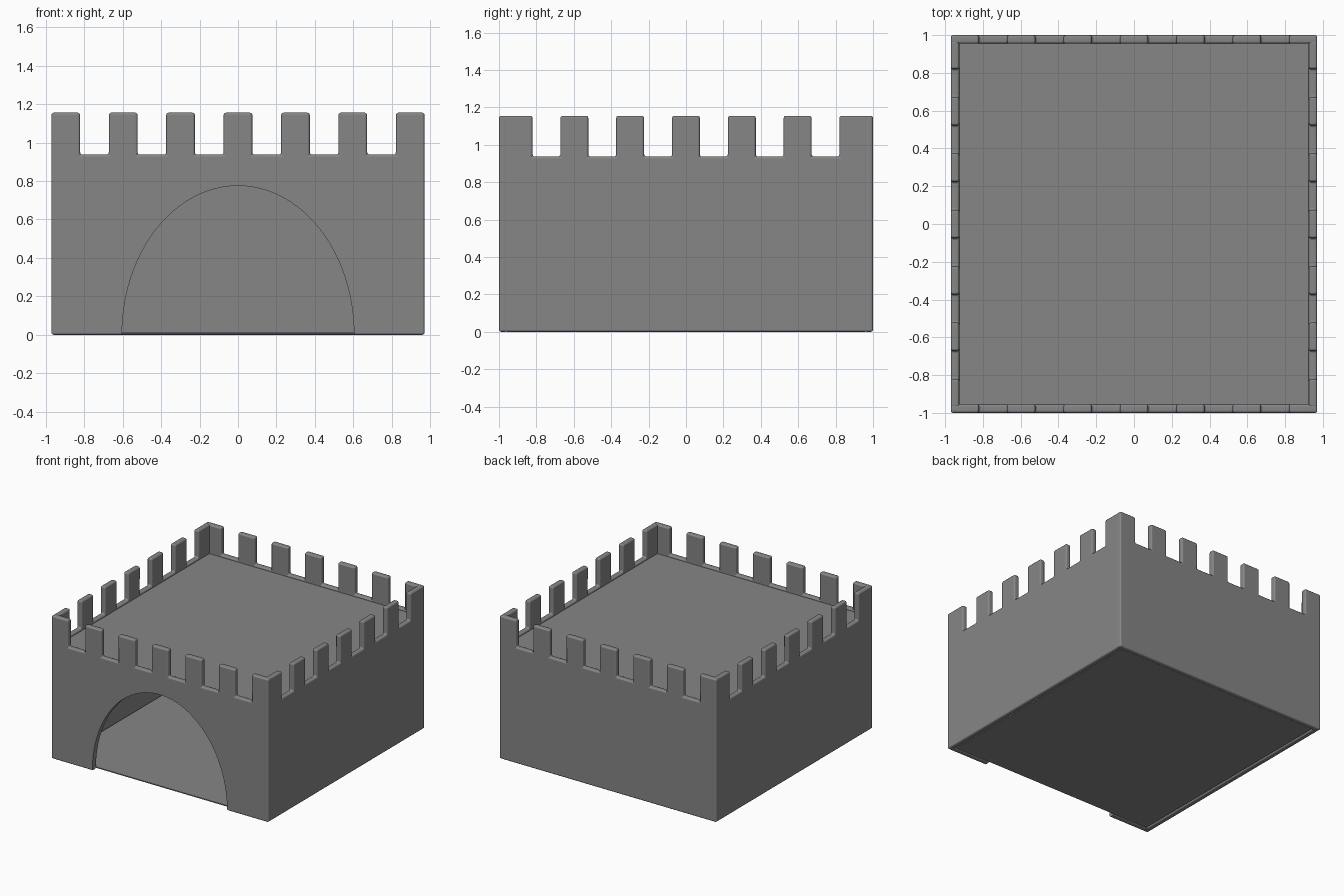
import bpy, bmesh, math
from mathutils import Matrix

cube = bpy.data.objects.get("Cube")
if cube:
    bpy.data.objects.remove(cube, do_unlink=True)

HALF_X, HALF_Y = 0.97, 1.0
THICK = 0.045
TOP, NOTCH = 1.155, 0.937
MERLONS = 7
UNIT = 2 * HALF_X / (2 * MERLONS - 1)

stone = bpy.data.materials.new("grey stone")
stone.use_nodes = True
GREY = (0.24, 0.24, 0.24, 1)
stone.diffuse_color = GREY
stone.node_tree.nodes["Principled BSDF"].inputs["Base Color"].default_value = GREY


def extruded(name, outline, depth):
    """Extrude an x-z outline along y, centred on y = 0."""
    bm = bmesh.new()
    face = bm.faces.new([bm.verts.new((x, -depth / 2, z)) for x, z in outline])
    grown = bmesh.ops.extrude_face_region(bm, geom=[face])
    verts = [g for g in grown["geom"] if isinstance(g, bmesh.types.BMVert)]
    bmesh.ops.translate(bm, vec=(0, depth, 0), verts=verts)
    bmesh.ops.recalc_face_normals(bm, faces=bm.faces)
    mesh = bpy.data.meshes.new(name)
    bm.to_mesh(mesh)
    bm.free()
    obj = bpy.data.objects.new(name, mesh)
    mesh.materials.append(stone)
    bpy.context.collection.objects.link(obj)
    return obj


def battlement_outline():
    points = [(-HALF_X, 0)]
    for i in range(MERLONS):
        left = -HALF_X + 2 * i * UNIT
        if i:
            points.append((left, NOTCH))
        points += [(left, TOP), (left + UNIT, TOP)]
        if i < MERLONS - 1:
            points.append((left + UNIT, NOTCH))
    return points + [(HALF_X, 0)]


def wall(name, location, turn):
    obj = extruded(name, battlement_outline(), THICK)
    obj.location = location
    obj.rotation_euler.z = turn
    bevel = obj.modifiers.new("rounded edges", "BEVEL")
    bevel.width = 0.012
    bevel.segments = 3
    bevel.limit_method = "ANGLE"
    return obj


def slab(name, half_x, half_y, z, height):
    bm = bmesh.new()
    bmesh.ops.create_cube(bm, size=1, matrix=Matrix.Translation((0, 0, z))
                          @ Matrix.Diagonal((2 * half_x, 2 * half_y, height, 1)))
    mesh = bpy.data.meshes.new(name)
    bm.to_mesh(mesh)
    bm.free()
    mesh.materials.append(stone)
    obj = bpy.data.objects.new(name, mesh)
    bpy.context.collection.objects.link(obj)
    return obj


# Four battlement walls
y_mid, x_mid = HALF_Y - THICK / 2, HALF_X - THICK / 2
front = wall("front_wall", (0, -y_mid, 0), 0)
walls = [front,
         wall("back_wall", (0, y_mid, 0), math.pi),
         wall("left_wall", (x_mid, 0, 0), math.pi / 2),
         wall("right_wall", (-x_mid, 0, 0), -math.pi / 2)]

# Arched gateway through the front wall
SIDES = 96
arch = extruded("arch_cutter",
                [(0.603 * math.cos(2 * math.pi * i / SIDES),
                  0.775 * math.sin(2 * math.pi * i / SIDES)) for i in range(SIDES)],
                4 * THICK)
arch.location = front.location
arch.hide_render = True
cut = front.modifiers.new("gateway", "BOOLEAN")
cut.object = arch
cut.operation = "DIFFERENCE"
cut.solver = "EXACT"

# Bake the modifiers, then shade
for obj in walls:
    bpy.ops.object.select_all(action="DESELECT")
    obj.select_set(True)
    bpy.context.view_layer.objects.active = obj
    for mod in list(obj.modifiers):
        bpy.ops.object.modifier_apply(modifier=mod.name)
    bpy.ops.object.shade_smooth_by_angle(angle=math.radians(40))
    weighted = obj.modifiers.new("flat panels", "WEIGHTED_NORMAL")
    weighted.keep_sharp = True
bpy.data.objects.remove(arch, do_unlink=True)

# Floor with a hairline gap at the sides, and roof deck below the notches
slab("floor", HALF_X - THICK - 0.008, HALF_Y - THICK, 0.01, 0.008)
slab("roof_deck", HALF_X - THICK, HALF_Y - THICK, 0.916, 0.01)
